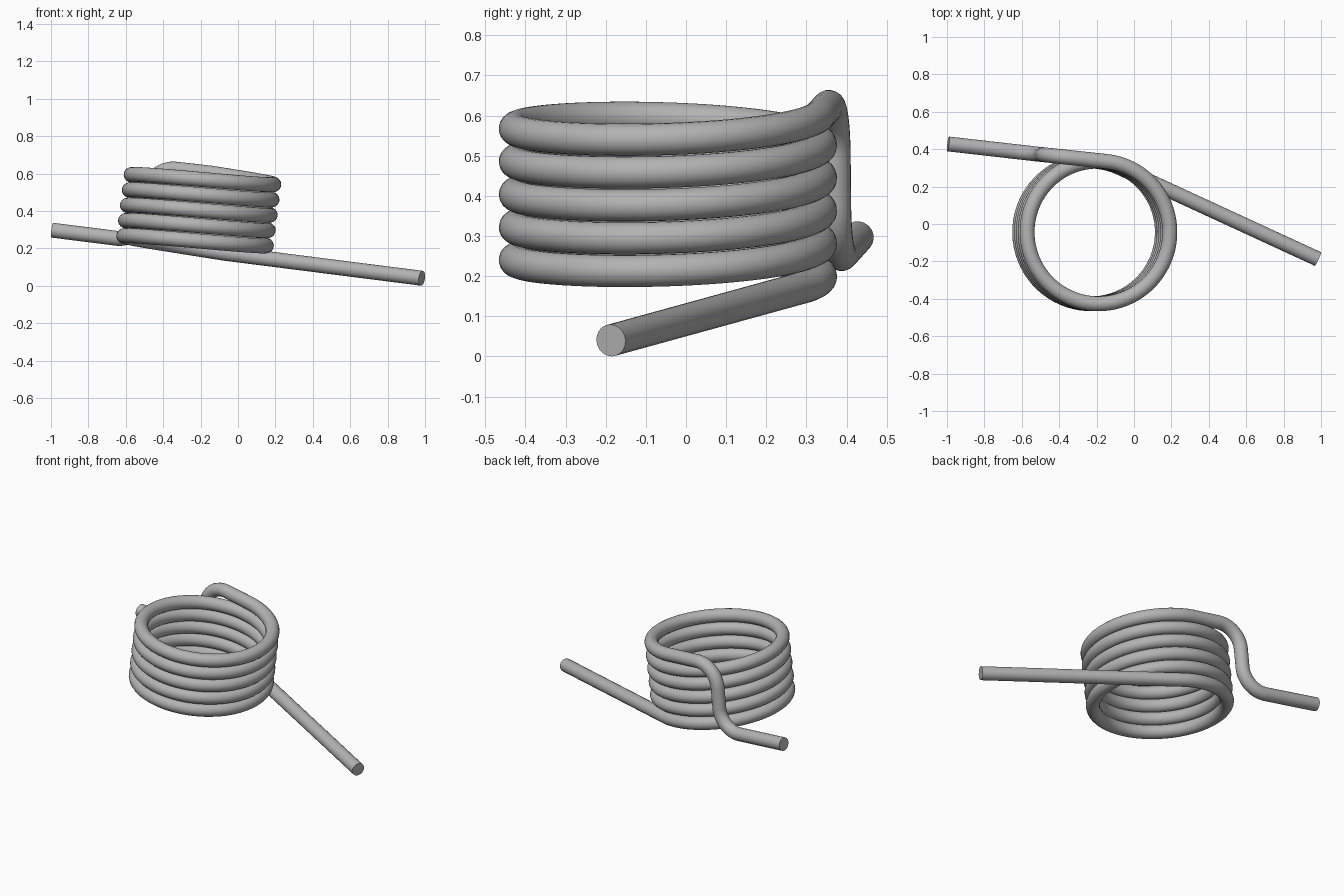
import bpy
from math import cos, sin, radians
from mathutils import Vector

if "Cube" in bpy.data.objects:
    bpy.data.objects.remove(bpy.data.objects["Cube"], do_unlink=True)

WIRE = 0.04        # wire radius
RADIUS = 0.3815    # coil radius to the wire centre

steel = bpy.data.materials.new("grey_steel")
steel.use_nodes = True
grey = (0.45, 0.45, 0.45, 1)
steel.diffuse_color = grey
steel.node_tree.nodes["Principled BSDF"].inputs["Base Color"].default_value = grey


def coil_point(deg):
    """Point on a helix whose axis leans slightly towards +x."""
    n, a = deg / 360, radians(deg)
    return Vector((-0.237 + 0.0099 * n + 0.379 * cos(a),
                   -0.045 + RADIUS * sin(a),
                   0.179 + 0.0818 * n - 0.0463 * cos(a)))


def bend(before, corner, after, setback, steps=16):
    """Round off a near right-angled corner."""
    a = (corner - before).normalized()
    b = (after - corner).normalized()
    centre = corner + (b - a) * setback
    return [centre + (-b).slerp(a, i / steps) * setback for i in range(steps + 1)]


# Wire path: lower leg, coil, then the upper leg stepping down
path = [Vector((0.983, -0.187, 0.04))]
start, end, steps = 65, 1884, 360
path += [coil_point(start + (end - start) * i / steps) for i in range(steps + 1)]
top_corner = Vector((-0.47, 0.369, 0.639))
low_corner = Vector((-0.51, 0.373, 0.236))
tip = Vector((-0.9935, 0.428, 0.297))
path += bend(path[-1], top_corner, low_corner, 0.14)
path += bend(top_corner, low_corner, tip, 0.14)
path.append(tip)

# Sweep a round section along the path
curve = bpy.data.curves.new("spring_wire", "CURVE")
curve.dimensions = "3D"
curve.bevel_depth = WIRE
curve.bevel_resolution = 8
curve.use_fill_caps = True
spline = curve.splines.new("POLY")
spline.points.add(len(path) - 1)
for point, co in zip(spline.points, path):
    point.co = (*co, 1)
curve.materials.append(steel)

spring = bpy.data.objects.new("spring_wire", curve)
bpy.context.collection.objects.link(spring)
bpy.ops.object.select_all(action="DESELECT")
spring.select_set(True)
bpy.context.view_layer.objects.active = spring
bpy.ops.object.convert(target="MESH")
bpy.ops.object.shade_smooth_by_angle(angle=radians(40))
